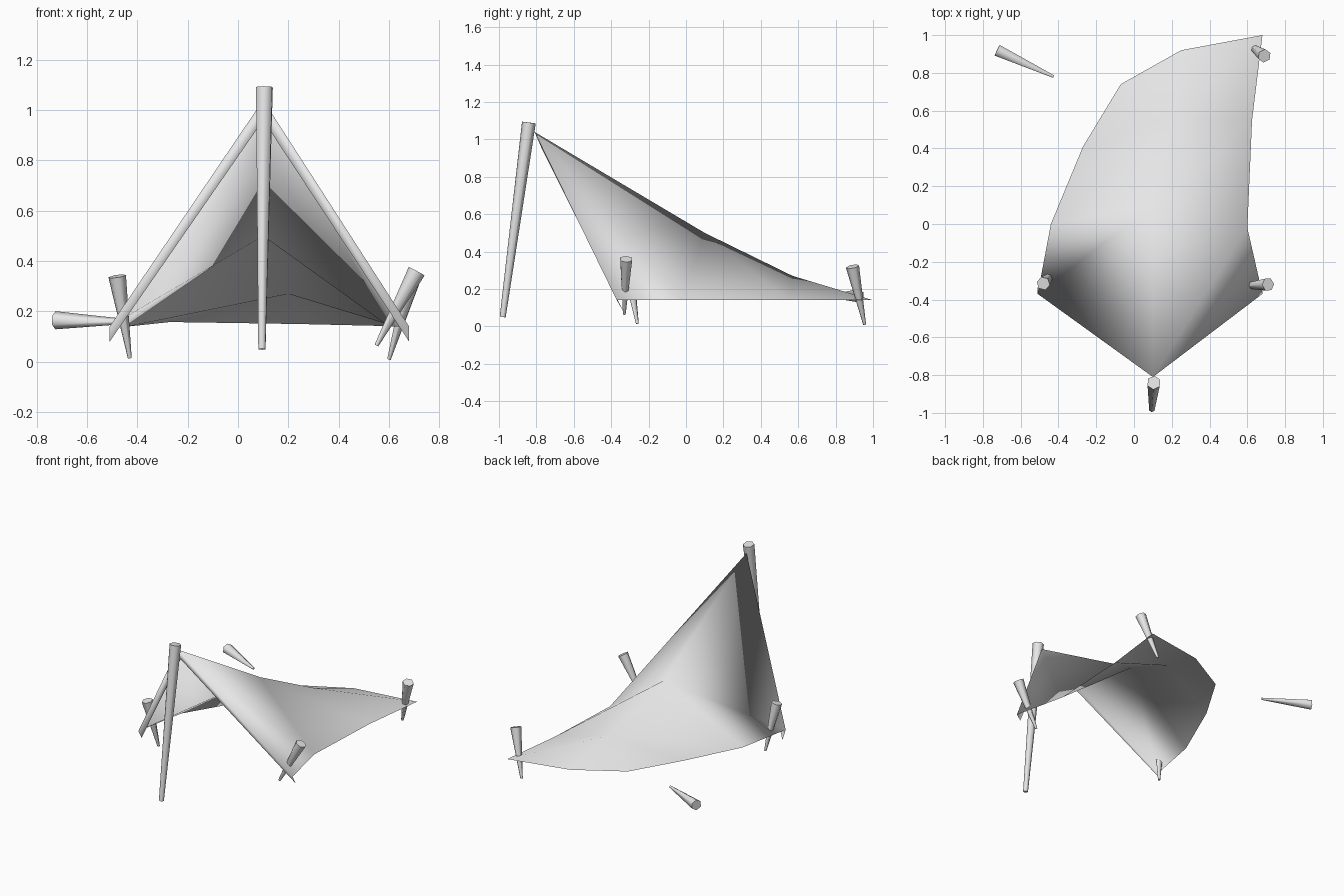
import bpy, bmesh, math
from mathutils import Vector

cube = bpy.data.objects.get("Cube")
if cube:
    bpy.data.objects.remove(cube, do_unlink=True)

# One plain grey for cloth and wood
grey = bpy.data.materials.new("plain_grey")
grey.use_nodes = True
grey.diffuse_color = (0.8, 0.8, 0.8, 1)
grey.node_tree.nodes["Principled BSDF"].inputs["Base Color"].default_value = (0.8, 0.8, 0.8, 1)


def add_object(name, bm):
    mesh = bpy.data.meshes.new(name)
    bm.to_mesh(mesh)
    bm.free()
    mesh.materials.append(grey)
    obj = bpy.data.objects.new(name, mesh)
    bpy.context.collection.objects.link(obj)
    return obj


def tapered_stick(name, head, tip, head_radius, tip_radius, sides=6):
    """Tapered round stick running from its tip to its head."""
    head, tip = Vector(head), Vector(tip)
    axis = head - tip
    bm = bmesh.new()
    bmesh.ops.create_cone(bm, cap_ends=True, segments=sides, radius1=tip_radius,
                          radius2=head_radius, depth=axis.length)
    bm.transform(axis.to_track_quat('Z', 'Y').to_matrix().to_4x4())
    bmesh.ops.translate(bm, verts=bm.verts, vec=(head + tip) / 2)
    obj = add_object(name, bm)
    bpy.ops.object.select_all(action='DESELECT')
    obj.select_set(True)
    bpy.context.view_layer.objects.active = obj
    bpy.ops.object.shade_smooth_by_angle(angle=math.radians(62))


# Support pole at the front
tapered_stick("front_pole", (0.105, -0.84, 1.09), (0.095, -0.98, 0.05), 0.037, 0.016)

# Ground pegs, the last one lying loose
pegs = {
    "front_right_peg": ((-0.48, -0.315, 0.34), (-0.43, -0.26, 0.015)),
    "front_left_peg": ((0.71, -0.32, 0.36), (0.55, -0.33, 0.065)),
    "back_peg": ((0.69, 0.89, 0.32), (0.60, 0.955, 0.01)),
    "loose_peg": ((-0.725, 0.92, 0.165), (-0.425, 0.78, 0.16)),
}
for name, (head, tip) in pegs.items():
    tapered_stick(name, head, tip, 0.036, 0.008)

# Canvas: peak, ridge, ground edges and the hem folded under the opening
points = {
    "peak": (0.10, -0.81, 1.04),
    "ridge_a": (0.10, 0.10, 0.50), "ridge_b": (0.20, 0.57, 0.27),
    "west_a": (-0.51, -0.37, 0.14), "west_b": (-0.44, 0.0, 0.14),
    "west_c": (-0.27, 0.41, 0.158), "west_d": (-0.07, 0.74, 0.155),
    "west_e": (0.25, 0.92, 0.15), "tail": (0.68, 1.0, 0.14),
    "east_a": (0.68, -0.37, 0.14), "east_b": (0.60, -0.02, 0.14),
    "east_c": (0.625, 0.55, 0.14),
    "hem_peak": (0.10, -0.775, 0.96),
    "hem_west": (-0.51, -0.335, 0.08), "hem_east": (0.68, -0.335, 0.08),
}
panels = [
    "peak ridge_a west_a", "ridge_a west_b west_a",
    "ridge_a ridge_b west_b", "ridge_b west_c west_b",
    "ridge_b west_d west_c", "ridge_b west_e west_d", "ridge_b tail west_e",
    "ridge_b east_c tail", "ridge_a east_c ridge_b", "ridge_a east_b east_c",
    "peak east_b ridge_a", "peak east_a east_b",
    "peak west_a hem_west hem_peak", "peak hem_peak hem_east east_a",
]
bm = bmesh.new()
verts = {key: bm.verts.new(co) for key, co in points.items()}
for panel in panels:
    face = bm.faces.new([verts[key] for key in panel.split()])
    face.smooth = True
add_object("canvas_sheet", bm)
